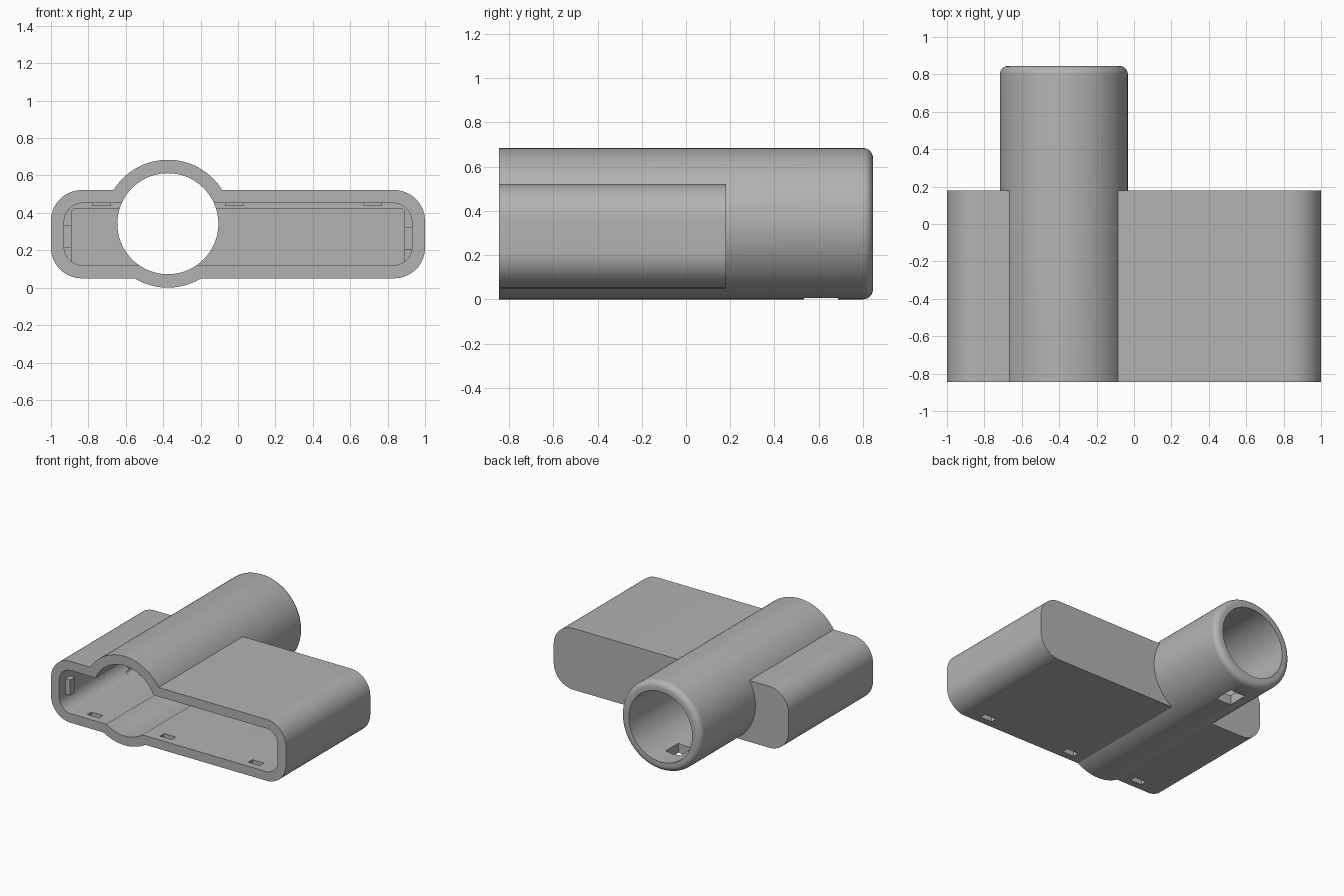
import bpy, bmesh, math
from mathutils import Matrix

cube = bpy.data.objects.get("Cube")
if cube:
    bpy.data.objects.remove(cube, do_unlink=True)

FRONT, BACK, WALL_BACK = -0.845, 0.845, 0.18
TX, TZ, R_OUT, R_IN = -0.375, 0.342, 0.342, 0.27

grey = bpy.data.materials.new("plain grey")
grey.use_nodes = True
colour = (0.45, 0.45, 0.45, 1)
grey.diffuse_color = colour
grey.node_tree.nodes["Principled BSDF"].inputs["Base Color"].default_value = colour


def make(name, bm):
    bmesh.ops.recalc_face_normals(bm, faces=bm.faces)
    mesh = bpy.data.meshes.new(name)
    bm.to_mesh(mesh)
    bm.free()
    mesh.materials.append(grey)
    obj = bpy.data.objects.new(name, mesh)
    bpy.context.collection.objects.link(obj)
    return obj


def loft(name, rings):
    """Closed solid through (y, outline) rings."""
    bm = bmesh.new()
    loops = [[bm.verts.new((x, y, z)) for x, z in pts] for y, pts in rings]
    n = len(loops[0])
    for a, b in zip(loops, loops[1:]):
        for i in range(n):
            j = (i + 1) % n
            bm.faces.new((a[i], a[j], b[j], b[i]))
    bm.faces.new(loops[0])
    bm.faces.new(loops[-1])
    return make(name, bm)


def rounded(w, z0, z1, r, steps=14):
    """Rounded rectangle outline of half width w."""
    pts = []
    corners = ((w - r, z1 - r), (r - w, z1 - r), (r - w, z0 + r), (w - r, z0 + r))
    for k, (cx, cz) in enumerate(corners):
        for i in range(steps + 1):
            a = math.pi / 2 * (k + i / steps)
            pts.append((cx + r * math.cos(a), cz + r * math.sin(a)))
    return pts


def circle(r, n=96):
    return [(TX + r * math.cos(2 * math.pi * i / n), TZ + r * math.sin(2 * math.pi * i / n))
            for i in range(n)]


def box(name, centre, size):
    bm = bmesh.new()
    m = Matrix.Translation(centre) @ Matrix.Diagonal((*size, 1))
    bmesh.ops.create_cube(bm, size=1, matrix=m)
    return make(name, bm)


def combine(target, tool, operation):
    mod = target.modifiers.new("cut", "BOOLEAN")
    mod.operation, mod.solver, mod.object = operation, "EXACT", tool
    bpy.context.view_layer.objects.active = target
    bpy.ops.object.modifier_apply(modifier=mod.name)
    bpy.data.objects.remove(tool, do_unlink=True)


# Flat housing and the long tube with its rounded rear lip
housing = loft("housing", [(y, rounded(1, 0.05, 0.522, 0.165)) for y in (FRONT, WALL_BACK)])
lip = 0.045
tube_rings = [(FRONT, circle(R_OUT))]
for i in range(9):
    a = math.pi / 2 * i / 8
    tube_rings.append((BACK - lip + lip * math.sin(a), circle(R_OUT - lip + lip * math.cos(a))))
combine(housing, loft("tube", tube_rings), "UNION")

# Pocket with a narrower deep end, then the bore through everything
mouth = loft("mouth", [(y, rounded(0.93, 0.12, 0.452, 0.1)) for y in (FRONT - 0.1, -0.05)])
deep = loft("deep", [(y, rounded(0.89, 0.121, 0.422, 0.02, 4)) for y in (-0.1, 0.11)])
combine(mouth, deep, "UNION")
combine(housing, mouth, "DIFFERENCE")
bore = loft("bore", [(y, circle(R_IN)) for y in (FRONT - 0.2, BACK + 0.1)])
combine(housing, bore, "DIFFERENCE")

# Latch window under the tube and slots in the floor
combine(housing, box("window", (TX, 0.61, 0), (0.13, 0.155, 0.3)), "DIFFERENCE")
for x in (-0.68, -0.06, 0.69):
    combine(housing, box("slot", (x, -0.765, 0.06), (0.1, 0.05, 0.2)), "DIFFERENCE")

housing.select_set(True)
bpy.context.view_layer.objects.active = housing
bpy.ops.object.shade_smooth_by_angle(angle=math.radians(30))

# Small catches inside the mouth
for i, x in enumerate((-0.73, -0.02, 0.72)):
    box(f"ceiling_catch_{i + 1}", (x, -0.765, 0.447), (0.1, 0.05, 0.02))
for side, name, z in ((-1, "right", 0.275), (1, "left", 0.265)):
    box(f"{name}_side_catch", (side * 0.913, -0.74, z), (0.045, 0.06, 0.12))
